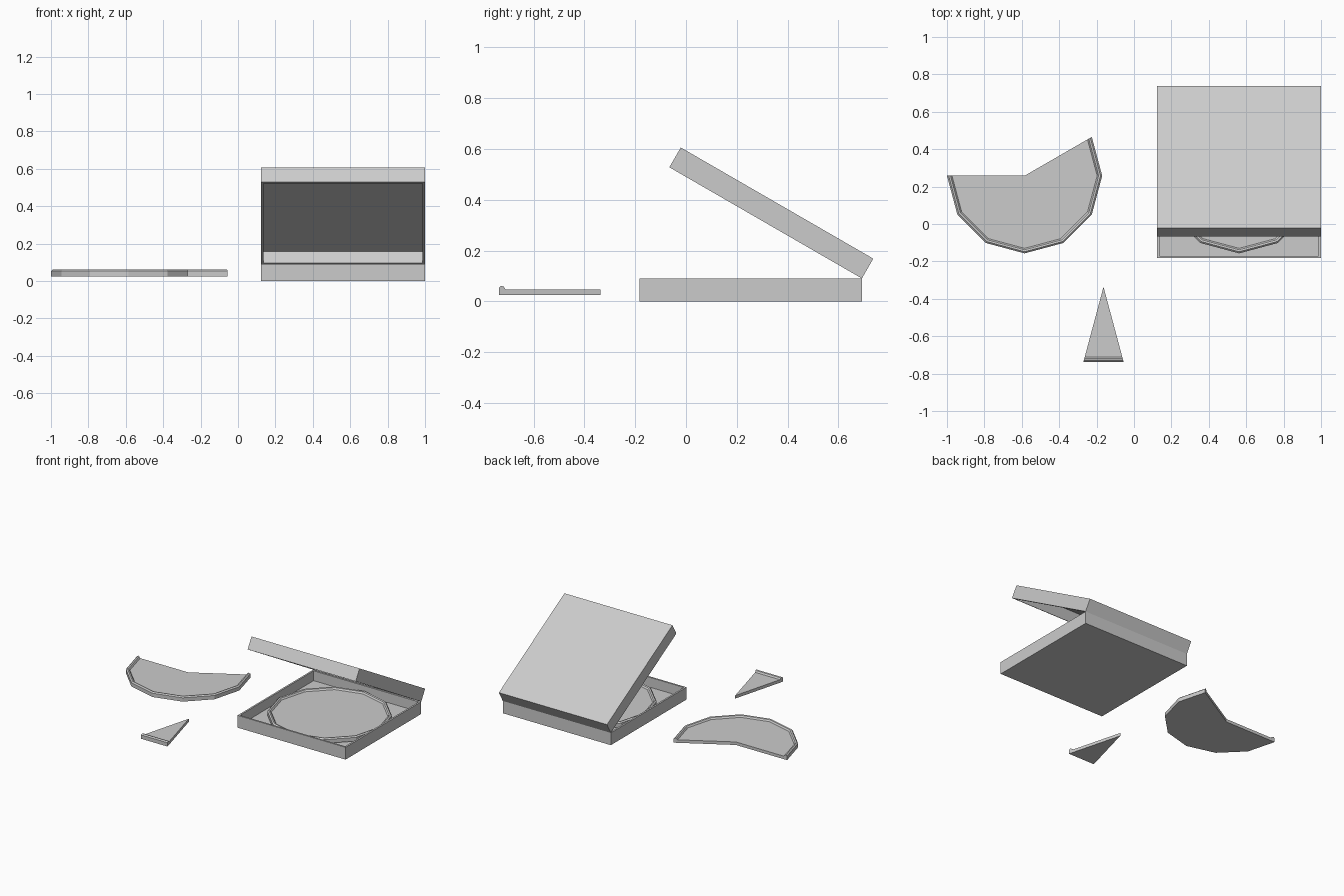
import bpy, bmesh
from math import sin, cos, radians

if "Cube" in bpy.data.objects:
    bpy.data.objects.remove(bpy.data.objects["Cube"])

SIZE, WALL, DEPTH = 0.876, 0.018, 0.09
HINGE_Y, BOX_X = 0.693, 0.562
# pizza section as (radius, height): base, outer side, raised crust, flat top
SECTION = [(0, 0.025), (0.415, 0.025), (0.415, 0.053), (0.406, 0.061),
           (0.396, 0.058), (0.388, 0.047), (0, 0.047)]


def finish(bm, name):
    bmesh.ops.remove_doubles(bm, verts=bm.verts, dist=1e-5)
    bmesh.ops.recalc_face_normals(bm, faces=bm.faces)
    mesh = bpy.data.meshes.new(name)
    bm.to_mesh(mesh)
    bm.free()
    obj = bpy.data.objects.new(name, mesh)
    bpy.context.collection.objects.link(obj)
    return obj


def tray(name, opening_up):
    """Hollow square tray whose back bottom edge lies on the local x axis."""
    bm = bmesh.new()
    bmesh.ops.create_cube(bm, size=1)
    for v in bm.verts:
        v.co.x *= SIZE
        v.co.y = (v.co.y - 0.5) * SIZE
        v.co.z = (v.co.z + 0.5) * DEPTH
    bm.normal_update()
    sign = 1 if opening_up else -1
    face = next(f for f in bm.faces if f.normal.z * sign > 0.9)
    bmesh.ops.inset_region(bm, faces=[face], thickness=WALL)
    inner = bmesh.ops.extrude_discrete_faces(bm, faces=[face])["faces"][0]
    bmesh.ops.translate(bm, verts=inner.verts, vec=(0, 0, -sign * (DEPTH - WALL)))
    return finish(bm, name)


def pizza(name, start, slices, location):
    """Sweep the section through a number of 30 degree slices."""
    bm = bmesh.new()
    rings = []
    for i in range(slices + 1):
        a = radians(start + 30 * i)
        rings.append([bm.verts.new((r * cos(a), r * sin(a), z)) for r, z in SECTION])
    for a, b in zip(rings, rings[1:]):
        for k in range(len(SECTION) - 1):
            bm.faces.new((a[k], b[k], b[k + 1], a[k + 1]))
    if slices < 12:  # cut faces
        bm.faces.new(rings[0])
        bm.faces.new(rings[-1])
    obj = finish(bm, name)
    obj.location = location
    return obj


# Box base and the lid hinged open at the back
base = tray("box_base", True)
base.location = (BOX_X, HINGE_Y, 0)
lid = tray("box_lid", False)
lid.location = (BOX_X, HINGE_Y, DEPTH)
lid.rotation_euler.x = radians(-30)

# Whole pizza in the box, part-eaten pizza and a single slice
pizza("whole_pizza", 0, 12, (BOX_X, 0.258, 0))
pizza("partial_pizza", 180, 7, (-0.585, 0.258, 0))
pizza("single_slice", 255, 1, (-0.163, -0.336, 0))
